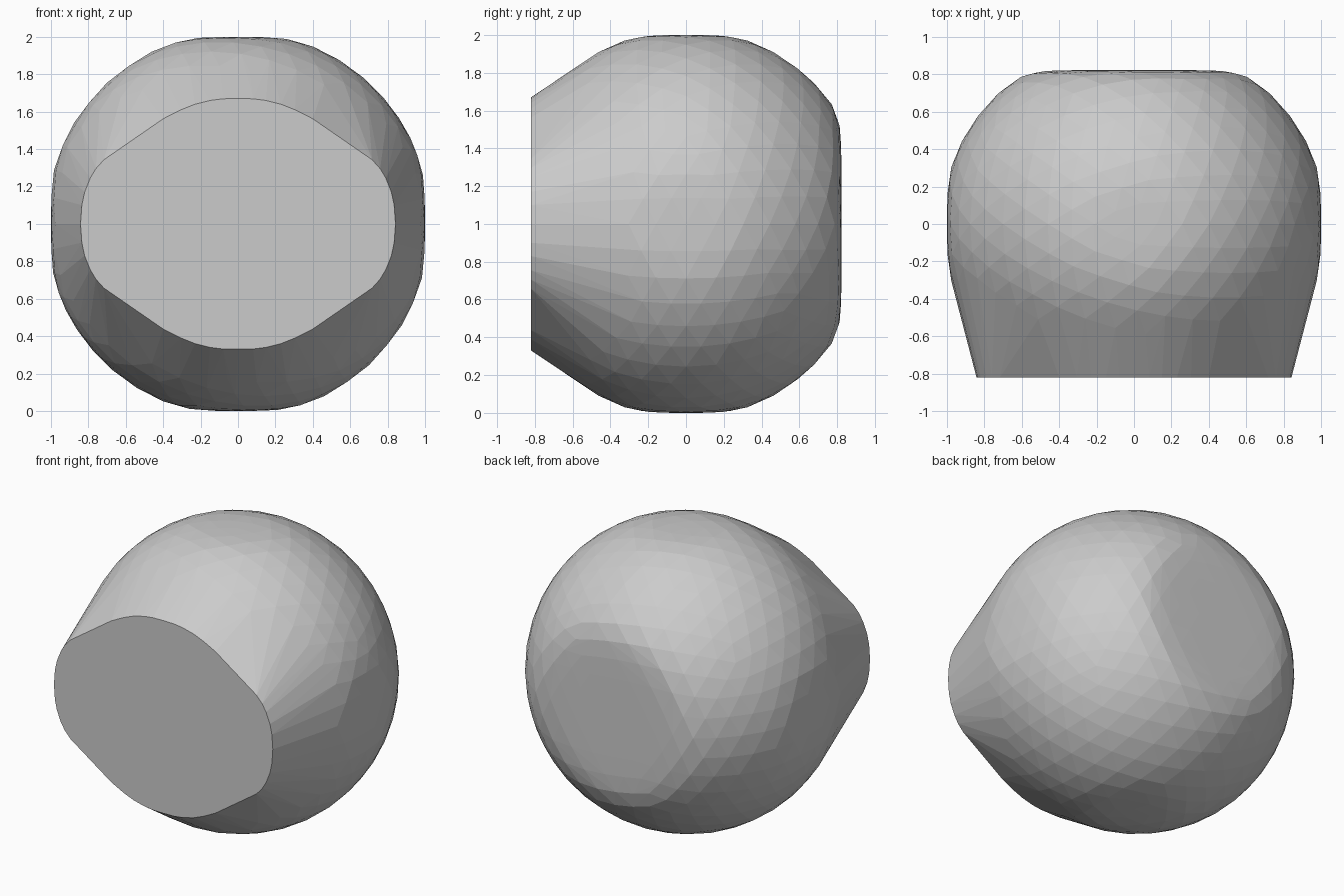
import bpy, bmesh, math
from mathutils import Vector

cube = bpy.data.objects.get("Cube")
if cube:
    bpy.data.objects.remove(cube, do_unlink=True)

grey = bpy.data.materials.new("plain_grey")
grey.use_nodes = True
colour = (0.6, 0.6, 0.6, 1)
grey.diffuse_color = colour
grey.node_tree.nodes["Principled BSDF"].inputs["Base Color"].default_value = colour

FRONT_Y = -0.82
RADII = Vector((1.03, 0.985, 1.03))


def soft_limit(value, limit, k):
    """Flatten a coordinate against a limit, with a rounded edge."""
    return -k * math.log(math.exp(-value / k) + math.exp(-limit / k))


def soft_clamp(value, limit, k):
    return math.copysign(soft_limit(abs(value), limit, k), value)


bm = bmesh.new()

# Round body: a ball flattened at the sides, top, bottom and back
ball = bmesh.new()
bmesh.ops.create_icosphere(ball, subdivisions=4, radius=1)
for v in ball.verts:
    p = v.co * RADII
    if p.y > FRONT_Y + 0.05:
        bm.verts.new((soft_clamp(p.x, 1.0025, 0.015),
                      soft_limit(p.y, 0.823, 0.03),
                      soft_clamp(p.z, 1.0025, 0.015)))
ball.free()

# Flat front: a rounded diamond outline, mirrored from one quarter
quarter = [(0, 0.67), (0.08, 0.669), (0.15, 0.66), (0.23, 0.64), (0.305, 0.61),
           (0.40, 0.562), (0.717, 0.343), (0.76, 0.295), (0.79, 0.245),
           (0.82, 0.17), (0.835, 0.1), (0.842, 0)]
outline = {(sx * x, sz * z) for x, z in quarter for sx in (1, -1) for sz in (1, -1)}
for x, z in sorted(outline):
    bm.verts.new((x, FRONT_Y, z))

# Stretch a skin over both, then merge the front into one face
bmesh.ops.convex_hull(bm, input=bm.verts[:], use_existing_faces=False)
bmesh.ops.delete(bm, geom=[v for v in bm.verts if not v.link_faces], context='VERTS')
front = [f for f in bm.faces if all(abs(v.co.y - FRONT_Y) < 0.001 for v in f.verts)]
bmesh.ops.dissolve_faces(bm, faces=front)
bmesh.ops.recalc_face_normals(bm, faces=bm.faces[:])
bmesh.ops.translate(bm, verts=bm.verts[:], vec=(0, 0, 1))

mesh = bpy.data.meshes.new("rounded_body")
bm.to_mesh(mesh)
bm.free()
mesh.materials.append(grey)
body = bpy.data.objects.new("rounded_body", mesh)
bpy.context.collection.objects.link(body)
